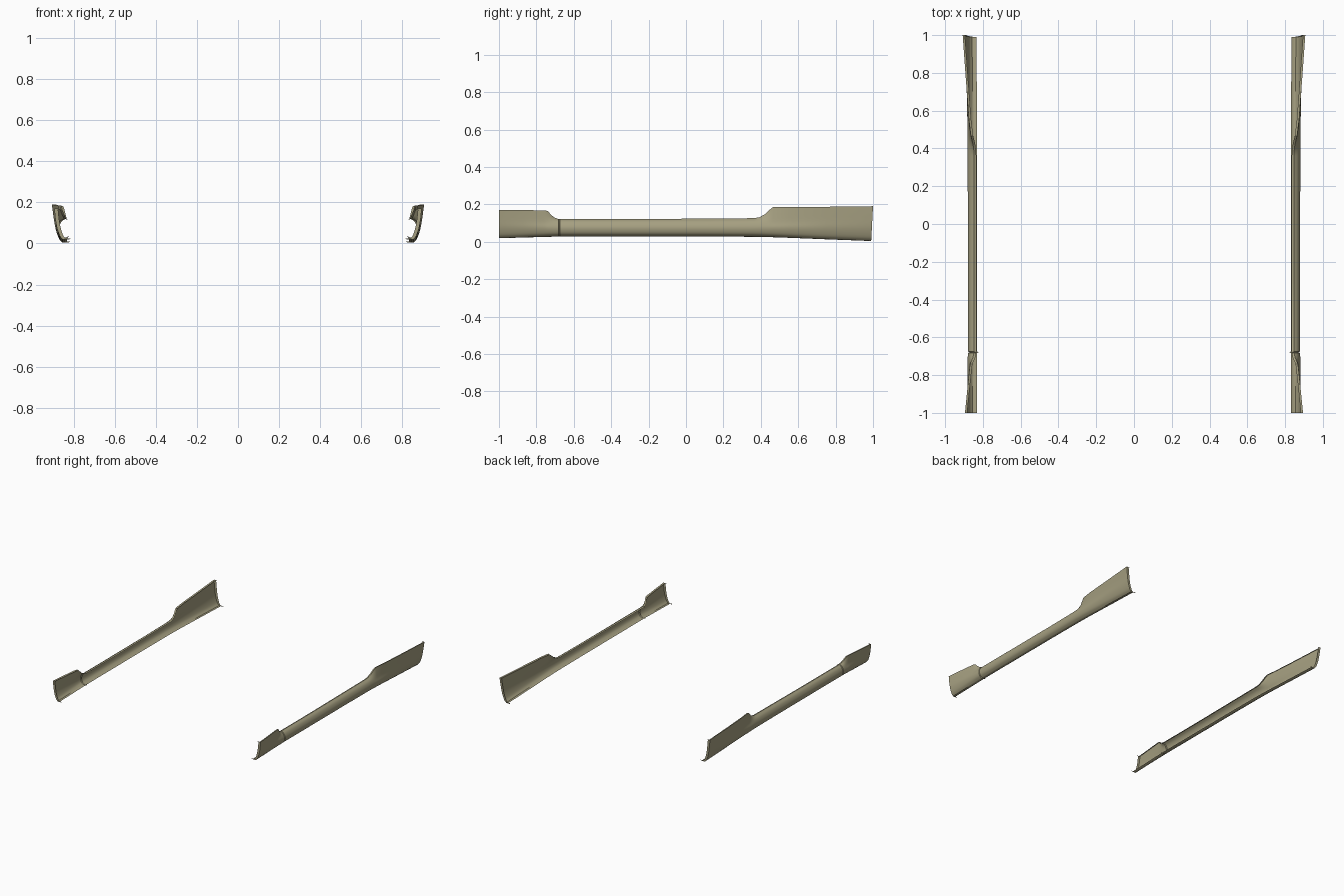
import bpy
from mathutils import Vector

if "Cube" in bpy.data.objects:
    bpy.data.objects.remove(bpy.data.objects["Cube"])

# Cross-sections (x, z) of the right-hand skirt, top edge to bottom edge
FRONT = [(.895, .170), (.890, .120), (.882, .075), (.869, .038), (.855, .020)]
MID = [(.847, .121), (.868, .106), (.880, .076), (.873, .046), (.853, .029)]
REAR = [(.907, .190), (.899, .130), (.889, .072), (.873, .025), (.857, .005)]

mat = bpy.data.materials.new("olive_paint")
mat.diffuse_color = (.38, .35, .22, 1)
mat.use_nodes = True
mat.node_tree.nodes["Principled BSDF"].inputs["Base Color"].default_value = mat.diffuse_color


def smooth(points, n=4):
    """Catmull-Rom curve through the points."""
    p = [Vector(q) for q in points]
    p = [2 * p[0] - p[1]] + p + [2 * p[-1] - p[-2]]
    out = []
    for i in range(1, len(p) - 2):
        a, b, c, d = p[i - 1:i + 3]
        for k in range(n):
            t = k / n
            out.append(.5 * (2 * b + (c - a) * t + (2 * a - 5 * b + 4 * c - d) * t * t
                             + (3 * b - a - 3 * c + d) * t ** 3))
    return out + [p[-2]]


def section(y, end, t, top=None, inset=0.0):
    """One ring: inward top lip, curved outer skin, inward bottom flange."""
    key = [Vector(a).lerp(Vector(b), t) for a, b in zip(MID, end)]
    if top:
        key[0] = Vector(top)
    skin = smooth(key)
    lip = skin[0] + Vector((-.012, -.004))
    flange = [skin[-1] + Vector((-.012, -.001)), skin[-1] + Vector((-.023, .005))]
    shear = .01 * (skin[0].y - .19) / .19 if y >= 1 else 0
    ring = []
    for q in [lip] + skin + flange:
        dy = .01 * (q.y - .19) / .19 if y >= 1 else 0
        ring.append((q.x - inset, y + dy, q.y))
    return ring


def loft(name, rings):
    n = len(rings[0])
    verts = [v for r in rings for v in r]
    faces = [(i * n + j, i * n + j + 1, (i + 1) * n + j + 1, (i + 1) * n + j)
             for i in range(len(rings) - 1) for j in range(n - 1)]
    me = bpy.data.meshes.new(name)
    me.from_pydata(verts, [], faces)
    me.materials.append(mat)
    ob = bpy.data.objects.new(name, me)
    bpy.context.collection.objects.link(ob)
    ob.modifiers.new("mirror", 'MIRROR').use_clip = False
    bpy.context.view_layer.objects.active = ob
    ob.select_set(True)
    bpy.ops.object.shade_smooth_by_angle(angle=.6)
    ob.select_set(False)


# Front end cap, rising towards the front wheel arch
loft("front_skirt_end", [
    section(-1, FRONT, 1, inset=.018),
    section(-1, FRONT, 1),
    section(-.87, FRONT, .6, (.882, .169)),
    section(-.76, FRONT, .25, (.870, .168)),
    section(-.74, FRONT, .19, (.867, .165)),
    section(-.72, FRONT, .13, (.858, .143)),
    section(-.705, FRONT, .08, (.852, .130)),
    section(-.683, FRONT, .02, (.848, .122)),
    section(-.679, FRONT, 0, inset=.008),
])

# Long sill with the tall flared rear end
loft("sill_skirt", [
    section(-.679, MID, 0, inset=.008),
    section(-.675, MID, 0),
    section(-.3, MID, 0),
    section(.1, REAR, 0, (.847, .124)),
    section(.36, REAR, .06, (.847, .126)),
    section(.39, REAR, .08, (.848, .130)),
    section(.42, REAR, .11, (.852, .146)),
    section(.445, REAR, .14, (.858, .169)),
    section(.465, REAR, .16, (.863, .185)),
    section(.55, REAR, .28, (.874, .186)),
    section(.75, REAR, .62, (.889, .187)),
    section(1, REAR, 1),
    section(1, REAR, 1, inset=.018),
])
